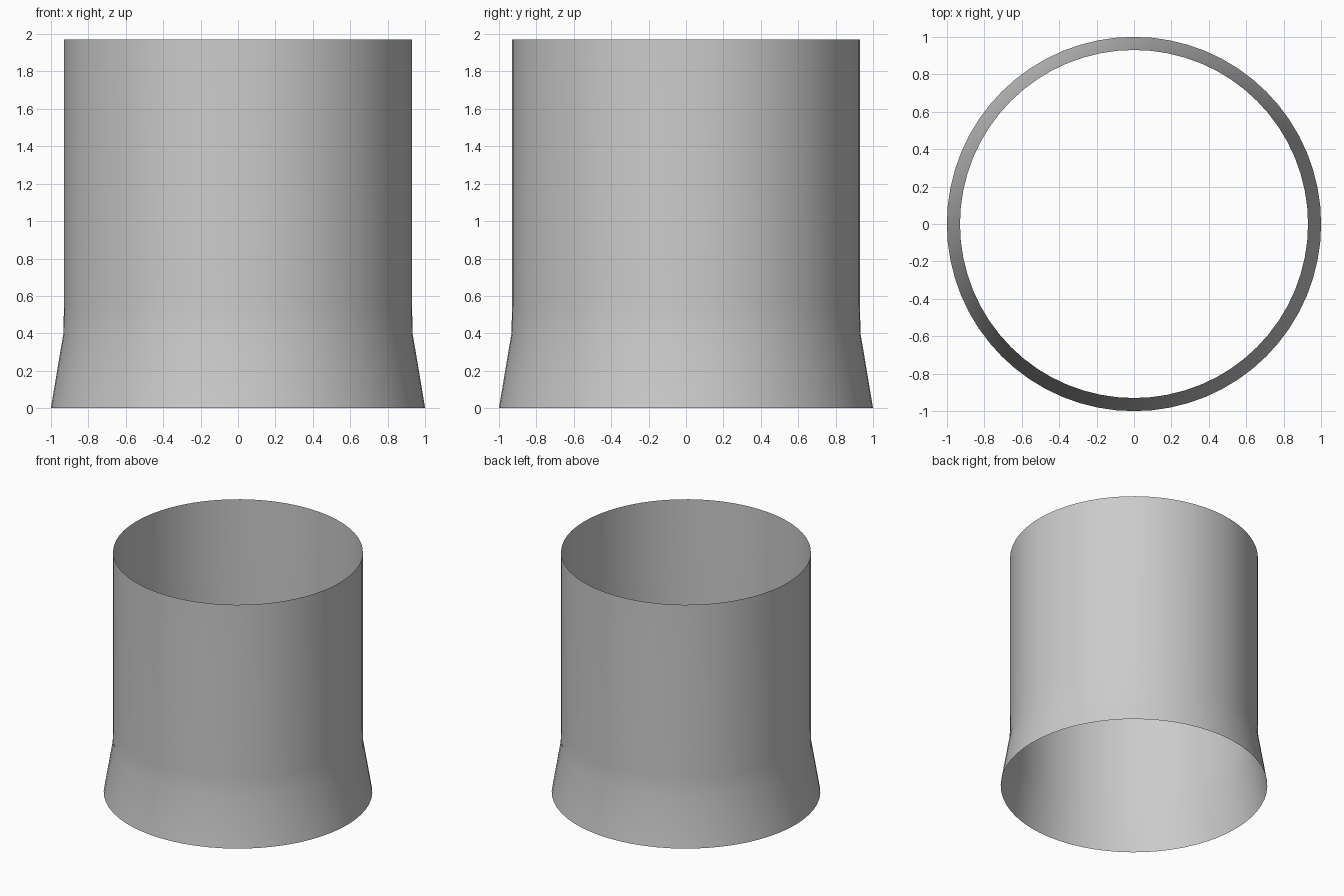
import bpy, bmesh, math

if "Cube" in bpy.data.objects:
    bpy.data.objects.remove(bpy.data.objects["Cube"])

SIDES = 64
# Profile (radius, height): flared foot, soft bend, straight wall
PROFILE = [(1.0, 0.0), (0.933, 0.40), (0.93, 0.55), (0.93, 1.97)]

# Open-ended sleeve, a single thin skin
bm = bmesh.new()
rings = [[bm.verts.new((r * math.cos(2 * math.pi * i / SIDES),
                        r * math.sin(2 * math.pi * i / SIDES), z))
          for i in range(SIDES)] for r, z in PROFILE]
for low, high in zip(rings, rings[1:]):
    for i in range(SIDES):
        j = (i + 1) % SIDES
        bm.faces.new((low[i], low[j], high[j], high[i]))

mesh = bpy.data.meshes.new("flared_sleeve")
bm.to_mesh(mesh)
bm.free()
sleeve = bpy.data.objects.new("flared_sleeve", mesh)
bpy.context.collection.objects.link(sleeve)

# Smooth shading
for face in mesh.polygons:
    face.use_smooth = True
